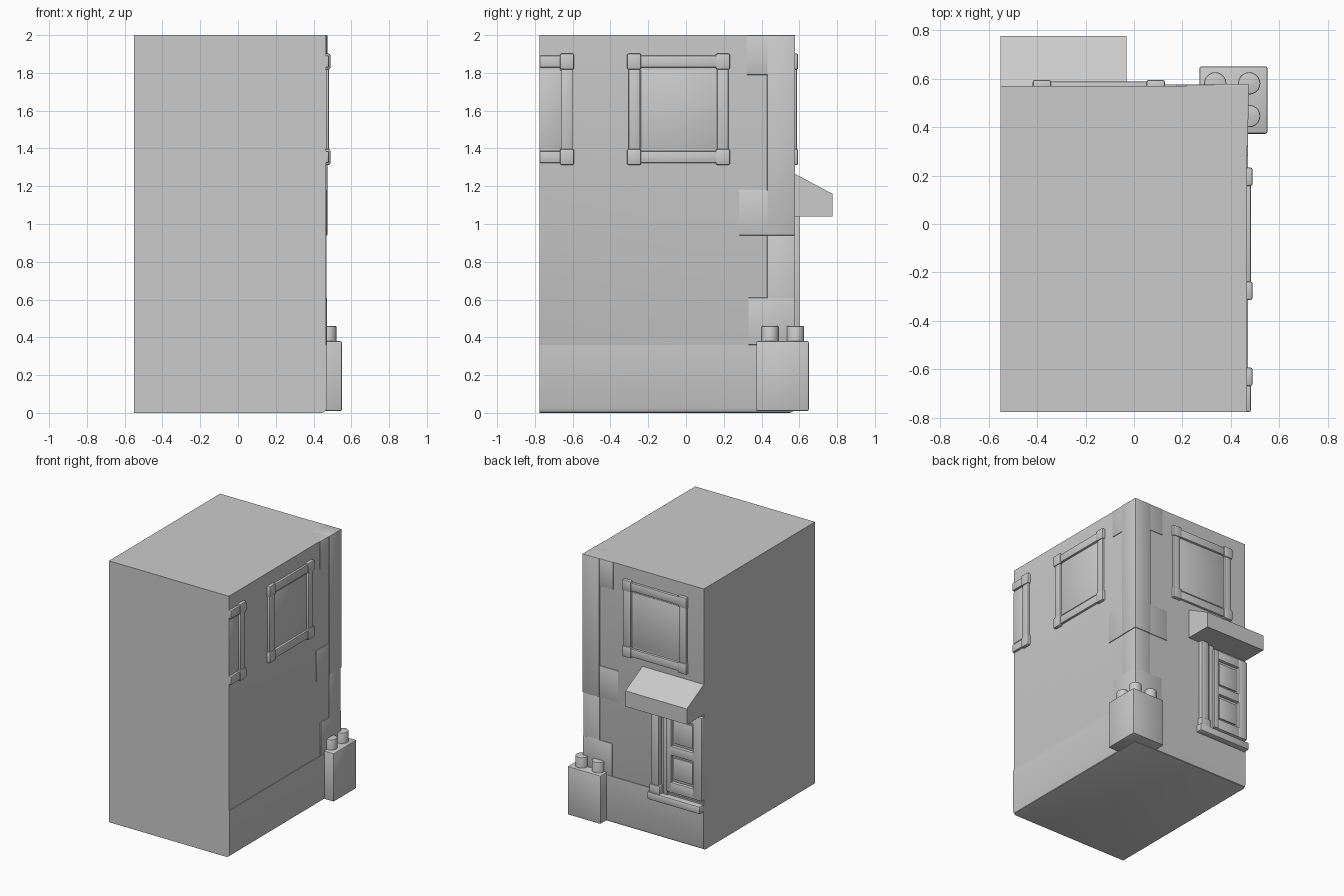
import bpy, bmesh
from mathutils import Matrix, Vector

if "Cube" in bpy.data.objects:
    bpy.data.objects.remove(bpy.data.objects["Cube"], do_unlink=True)

stone = bpy.data.materials.new("plain grey")
stone.use_nodes = True
COLOUR = (0.6, 0.6, 0.6, 1)
stone.diffuse_color = COLOUR
stone.node_tree.nodes["Principled BSDF"].inputs["Base Color"].default_value = COLOUR

LEFT, FRONT = -0.55, -0.775      # flat cut sides
RIGHT, BACK = 0.465, 0.57        # decorated walls


def finish(name, bm):
    bmesh.ops.recalc_face_normals(bm, faces=bm.faces)
    mesh = bpy.data.meshes.new(name)
    bm.to_mesh(mesh)
    bm.free()
    mesh.materials.append(stone)
    obj = bpy.data.objects.new(name, mesh)
    bpy.context.collection.objects.link(obj)
    bpy.ops.object.select_all(action='DESELECT')
    obj.select_set(True)
    bpy.context.view_layer.objects.active = obj
    bpy.ops.object.shade_smooth_by_angle()
    return obj


def box(name, x, y, z, bevel=0.0, keep=None):
    """Box from ranges; keep chooses which edges get the bevel."""
    bm = bmesh.new()
    size = Vector((x[1] - x[0], y[1] - y[0], z[1] - z[0]))
    mid = Vector((x[0] + x[1], y[0] + y[1], z[0] + z[1])) / 2
    bmesh.ops.create_cube(bm, size=1, matrix=Matrix.Translation(mid) @ Matrix.Diagonal(size.to_4d()))
    if bevel:
        edges = [e for e in bm.edges if keep is None or keep(e)]
        bmesh.ops.bevel(bm, geom=edges, offset=bevel, segments=2, profile=0.5, affect='EDGES')
    return finish(name, bm)


def plate(name, wall, u, z, depth, bevel=0.004):
    """Relief block on the right wall (u is y) or back wall (u is x)."""
    if wall == "right":
        return box(name, (RIGHT - 0.02, RIGHT + depth), (max(u[0], FRONT), u[1]), z, bevel)
    return box(name, (max(u[0], LEFT), u[1]), (BACK - 0.02, BACK + depth), z, bevel)


def window(name, wall, centre):
    """Square frame with block corners and a flat pane."""
    limit = FRONT if wall == "right" else LEFT
    half, z0, z1 = 0.235, 1.355, 1.86
    plate(name + "_pane", wall, (centre - 0.2, centre + 0.2), (1.4, 1.815), 0.003, 0.002)
    for label, z in (("bottom", z0), ("top", z1)):
        plate(f"{name}_{label}_bar", wall, (centre - half, centre + half), (z - 0.032, z + 0.032), 0.017, 0.007)
    for label, side in (("near", -1), ("far", 1)):
        u = centre + side * half
        if u < limit:
            continue
        plate(f"{name}_{label}_bar", wall, (u - 0.03, u + 0.03), (z0, z1), 0.017, 0.007)
        for level, z in (("bottom", z0), ("top", z1)):
            plate(f"{name}_{label}_{level}_block", wall, (u - 0.038, u + 0.038), (z - 0.042, z + 0.042), 0.024, 0.009)


# Main block, with the lower edges of the decorated walls rounded
def low_outer(edge):
    mid = (edge.verts[0].co + edge.verts[1].co) / 2
    return mid.z < 0.1 and (mid.x > 0.2 or mid.y > 0.2)

box("building", (LEFT, RIGHT), (FRONT, BACK), (0, 2), 0.02, low_outer)
box("plinth", (LEFT, RIGHT + 0.005), (FRONT, BACK + 0.005), (0.005, 0.36), 0.02, low_outer)

# Corner strip and its wider blocks
box("corner_strip", (0.33, RIGHT + 0.008), (0.43, BACK + 0.008), (0.94, 2), 0.004)
box("lower_corner_strip", (0.33, RIGHT + 0.004), (0.43, BACK + 0.004), (0.36, 0.94), 0.003)
for name, reach, z0, z1 in (("top_corner_block", 0.25, 1.79, 2),
                            ("middle_corner_block", 0.29, 0.94, 1.18),
                            ("base_corner_block", 0.24, 0.36, 0.61)):
    box(name, (RIGHT - reach, RIGHT + 0.005), (BACK - reach, BACK + 0.005), (z0, z1), 0.003)

# Upper windows
window("side_window", "right", -0.04)
window("cut_side_window", "right", -0.865)
window("back_window", "back", -0.145)

# Sloped awning over the shopfront
bm = bmesh.new()
profile = ((BACK - 0.02, 1.28), (0.775, 1.16), (0.775, 1.04), (BACK - 0.02, 1.04))
face = bm.faces.new([bm.verts.new((LEFT, y, z)) for y, z in profile])
side = bmesh.ops.extrude_face_region(bm, geom=[face])
bmesh.ops.translate(bm, vec=(0.52, 0, 0), verts=[v for v in side["geom"] if isinstance(v, bmesh.types.BMVert)])
finish("awning", bm)

# Shopfront: sill, posts and two-pane sash
plate("shop_sill", "back", (LEFT, -0.1), (0.29, 0.35), 0.05, 0.012)
plate("shop_post", "back", (-0.19, -0.125), (0.34, 1.05), 0.032, 0.008)
plate("shop_post_foot", "back", (-0.205, -0.115), (0.34, 0.41), 0.042, 0.008)
plate("shop_inner_post", "back", (-0.25, -0.21), (0.34, 1.05), 0.014, 0.006)
plate("sash_inner_stile", "back", (-0.29, -0.245), (0.38, 1.02), 0.026, 0.007)
plate("sash_outer_stile", "back", (LEFT, -0.475), (0.38, 1.02), 0.026, 0.007)
for name, z0, z1 in (("lower", 0.38, 0.46), ("middle", 0.665, 0.735), ("upper", 0.95, 1.02)):
    plate(f"sash_{name}_rail", "back", (-0.51, -0.26), (z0, z1), 0.024, 0.007)
for name, z0, z1 in (("lower", 0.48, 0.645), ("upper", 0.755, 0.93)):
    plate(f"shop_{name}_pane", "back", (-0.46, -0.305), (z0, z1), 0.01, 0.003)

# Corner planter with short round pegs
box("planter", (0.27, 0.55), (0.372, 0.65), (0.01, 0.38), 0.008)
for name, x, y in (("back", 0.335, 0.58), ("corner", 0.475, 0.58), ("side", 0.475, 0.445)):
    bm = bmesh.new()
    bmesh.ops.create_cone(bm, cap_ends=True, segments=20, radius1=0.046, radius2=0.046, depth=0.1,
                          matrix=Matrix.Translation((x, y, 0.41)))
    rim = [e for e in bm.edges if all(v.co.z > 0.45 for v in e.verts)]
    bmesh.ops.bevel(bm, geom=rim, offset=0.006, segments=2, profile=0.5, affect='EDGES')
    finish(f"{name}_peg", bm)
